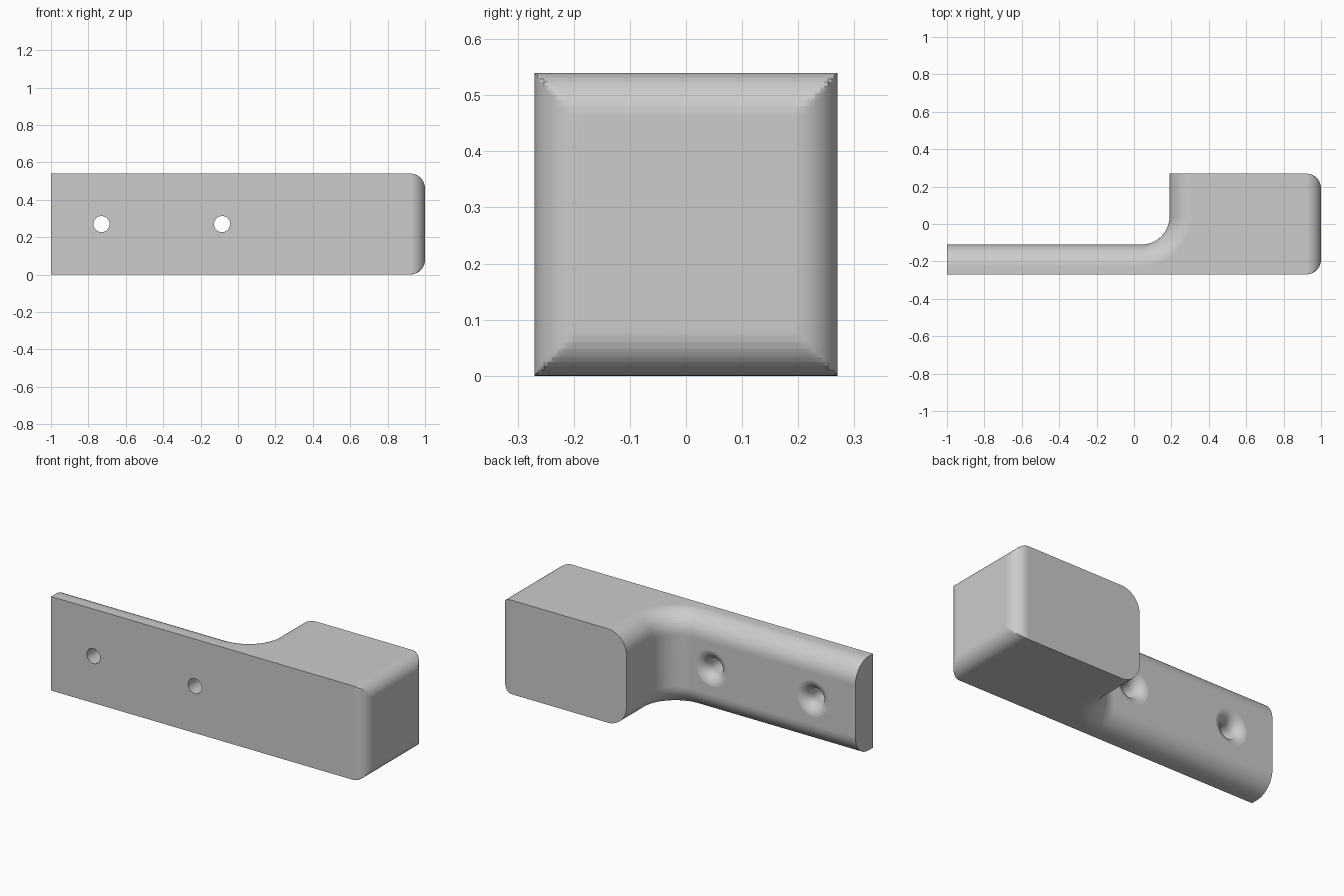
import bpy, bmesh, math
from math import sin, cos, pi

cube = bpy.data.objects.get("Cube")
if cube:
    bpy.data.objects.remove(cube)

HEIGHT, HALF = 0.54, 0.27
PLATE_BACK = -0.11      # back surface of the thin plate
STEP_X = 0.19           # inner side of the block
BEND = 0.15             # concave bend between plate and block
BACK_R, END_R = 0.12, 0.08
STEPS = 12
ANGLES = [pi / 2 * i / STEPS for i in range(STEPS + 1)]

grey = bpy.data.materials.new("light grey")
grey.use_nodes = True
colour = (0.6, 0.6, 0.6, 1)
grey.diffuse_color = colour
grey.node_tree.nodes["Principled BSDF"].inputs["Base Color"].default_value = colour


def make_object(name, bm):
    bmesh.ops.recalc_face_normals(bm, faces=bm.faces)
    mesh = bpy.data.meshes.new(name)
    bm.to_mesh(mesh)
    bm.free()
    mesh.materials.append(grey)
    obj = bpy.data.objects.new(name, mesh)
    bpy.context.collection.objects.link(obj)
    return obj


def loft(bm, rings):
    """Skin equal-length rings of points and cap both ends."""
    loops = [[bm.verts.new(p) for p in ring] for ring in rings]
    for a, b in zip(loops, loops[1:]):
        for i in range(len(a)):
            j = (i + 1) % len(a)
            bm.faces.new((a[i], a[j], b[j], b[i]))
    bm.faces.new(loops[0])
    bm.faces.new(loops[-1])


def inset(z, radius):
    """How far a rounded edge pulls in at height z."""
    gap = max(0, radius - min(z, HEIGHT - z))
    return radius - math.sqrt(max(0, radius ** 2 - gap ** 2))


def outline(z):
    """Plan of the body at height z."""
    d, limit = inset(z, BACK_R), 1 - inset(z, END_R)
    c = 1 - END_R
    pts = [(-1, -HALF)]
    pts += [(c + END_R * sin(a), -HALF + END_R * (1 - cos(a))) for a in ANGLES]
    pts += [(c + END_R * cos(a), HALF - END_R * (1 - sin(a))) for a in ANGLES]
    pts += [(STEP_X + d, HALF)]
    bx, by, r = STEP_X - BEND, PLATE_BACK + BEND, BEND + d
    pts += [(bx + r * cos(a), by - r * sin(a)) for a in ANGLES]
    pts += [(-1, PLATE_BACK - d)]
    return [(min(x, limit), y, z) for x, y in pts]


# Body: stacked plans with rounded back edges and a rounded outer end
low = {round(r * (1 - cos(a)), 5) for r in (BACK_R, END_R) for a in ANGLES}
levels = sorted(low | {round(HEIGHT - z, 5) for z in low})
bm = bmesh.new()
loft(bm, [outline(z) for z in levels])
body = make_object("bracket_body", bm)

# Screw holes: straight bore flaring smoothly into the back surface
BORE, FLARE = 0.043, 0.065
profile = [(BORE, -0.4)]
profile += [(BORE + FLARE * (1 - cos(a)), PLATE_BACK - FLARE * (1 - sin(a)) + 0.0004)
            for a in ANGLES]
profile += [(BORE + FLARE, PLATE_BACK + 0.05)]
bm = bmesh.new()
for x in (-0.73, -0.085):
    loft(bm, [[(x + r * cos(2 * pi * i / 48), y, HALF + r * sin(2 * pi * i / 48))
               for i in range(48)] for r, y in profile])
cutter = make_object("screw_hole_cutter", bm)
cutter.hide_render = True

bpy.ops.object.select_all(action="DESELECT")
body.select_set(True)
bpy.context.view_layer.objects.active = body
cut = body.modifiers.new("screw holes", "BOOLEAN")
cut.operation, cut.solver, cut.object = "DIFFERENCE", "EXACT", cutter
bpy.ops.object.modifier_apply(modifier=cut.name)
bpy.data.objects.remove(cutter)

bpy.ops.object.shade_smooth_by_angle(angle=math.radians(25))
normals = body.modifiers.new("clean shading", "WEIGHTED_NORMAL")
normals.keep_sharp = True
